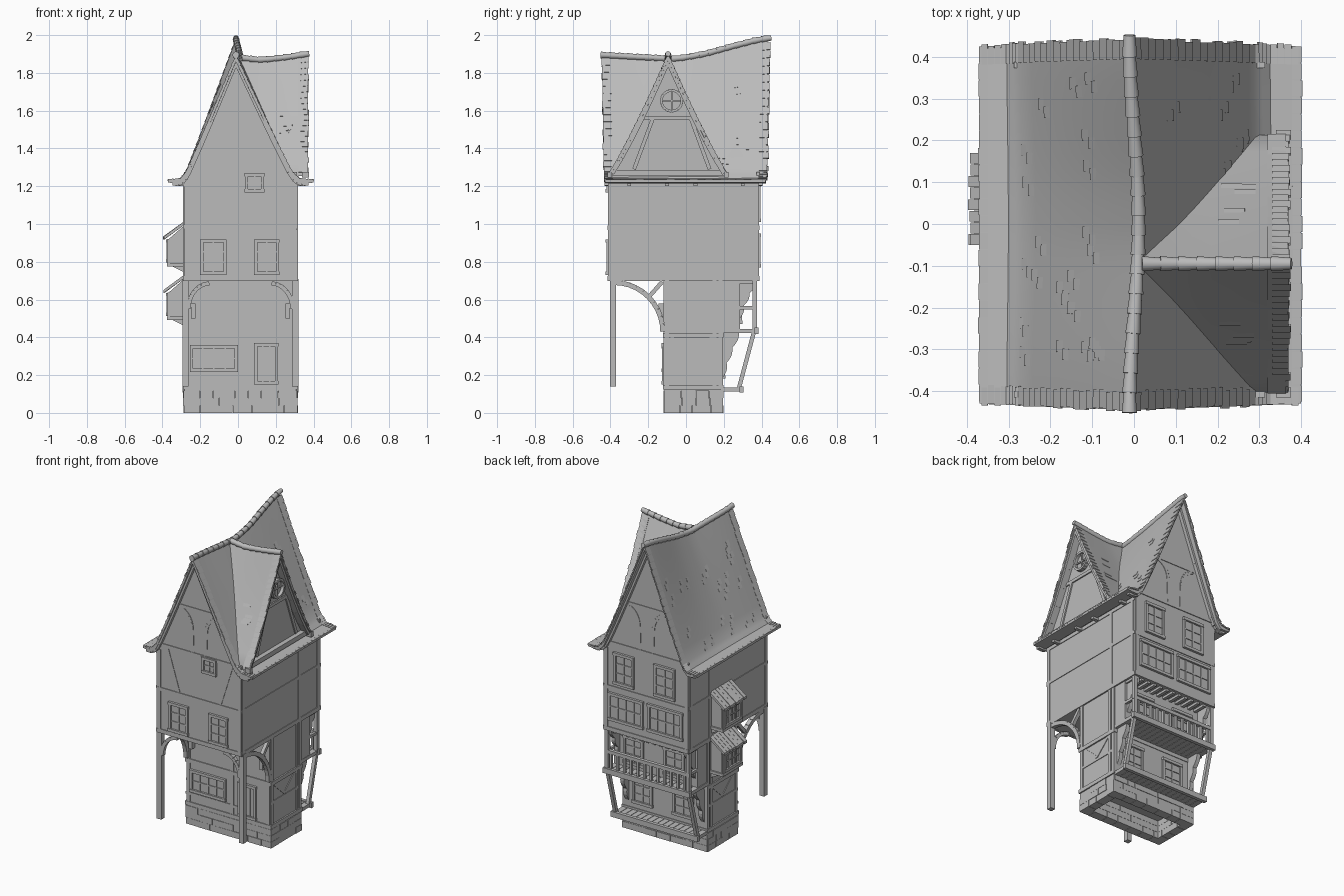
import bpy, bmesh, random
from math import sin, cos, pi, radians
from mathutils import Vector

random.seed(4)
cube = bpy.data.objects.get("Cube")
if cube:
    bpy.data.objects.remove(cube, do_unlink=True)

GREY = (0.5, 0.5, 0.5, 1)
mat = bpy.data.materials.new("weathered grey")
mat.use_nodes = True
mat.diffuse_color = GREY
mat.node_tree.nodes["Principled BSDF"].inputs["Base Color"].default_value = GREY

LEFT, RIGHT, MID = -.287, .313, .013         # body sides and their middle
FRONT, BACK = -.41, .383                     # upper storeys
LOW_FRONT, LOW_BACK, BALCONY = -.115, .195, .285
EAVE = 1.235
RIDGE = [(-.45, 1.895), (-.25, 1.884), (-.05, 1.874), (.1, 1.9), (.25, 1.942), (.38, 1.975), (.45, 1.985)]
CREST = [(0, 1.882), (.12, 1.868), (.25, 1.882), (.38, 1.902)]
PROFILE = [(0, 1), (.072, .755), (.144, .51), (.216, .27), (.28, .065), (.315, .01), (.385, 0)]


def interp(table, t):
    for (a, p), (b, q) in zip(table, table[1:]):
        if t <= b:
            return p + (q - p) * (t - a) / (b - a)
    return table[-1][1]


def steps(a, b, n):
    return [a + (b - a) * i / n for i in range(n + 1)]


def loft(bm, sections):
    rings = [[bm.verts.new(p) for p in s] for s in sections]
    for r, q in zip(rings, rings[1:]):
        for i in range(len(r)):
            j = (i + 1) % len(r)
            bm.faces.new((r[i], r[j], q[j], q[i]))
    bm.faces.new(rings[0][::-1])
    bm.faces.new(rings[-1])


def prism(bm, axis, pts, d0, d1):
    loft(bm, [[Vector((d, u, v)) if axis == "x" else Vector((u, d, v)) for u, v in pts] for d in (d0, d1)])


def box(bm, x0, x1, y0, y1, z0, z1):
    prism(bm, "y", [(x0, z0), (x1, z0), (x1, z1), (x0, z1)], y0, y1)


def band(bm, axis, pts, width, d0, d1):
    for a, b in zip(pts, pts[1:]):
        a, b = Vector(a), Vector(b)
        side = (b - a).normalized().orthogonal() * width / 2
        prism(bm, axis, [a - side, b - side, b + side, a + side], d0, d1)


def arc(cu, cv, ru, rv, start, end, n=8):
    return [(cu + ru * cos(radians(t)), cv + rv * sin(radians(t))) for t in steps(start, end, n)]


def finish(bm, name, smooth=False):
    bmesh.ops.recalc_face_normals(bm, faces=bm.faces)
    mesh = bpy.data.meshes.new(name)
    bm.to_mesh(mesh)
    bm.free()
    mesh.materials.append(mat)
    ob = bpy.data.objects.new(name, mesh)
    bpy.context.collection.objects.link(ob)
    if smooth:
        bpy.ops.object.select_all(action="DESELECT")
        ob.select_set(True)
        bpy.context.view_layer.objects.active = ob
        bpy.ops.object.shade_smooth_by_angle(angle=radians(35))


def window(name, axis, d, out, u0, u1, v0, v1, cols=2, rows=3):
    bm = bmesh.new()
    um, vm = (u0 + u1) / 2, (v0 + v1) / 2
    band(bm, axis, [(um, v0), (um, v1)], u1 - u0, d, d + out * .003)
    for i, u in enumerate(steps(u0, u1, cols)):
        edge = i in (0, cols)
        band(bm, axis, [(u, v0), (u, v1)], .016 if edge else .008, d, d + out * (.012 if edge else .008))
    for v in steps(v0, v1, rows)[1:-1]:
        band(bm, axis, [(u0, v), (u1, v)], .007, d, d + out * .008)
    for v in (v0, v1):
        band(bm, axis, [(u0 - .01, v), (u1 + .01, v)], .018, d, d + out * .015)
    finish(bm, name)


# Roof surfaces: s is the side, f runs from ridge to eave
def main_roof(s, f, y):
    n = len(PROFILE) - 1
    i = min(int(f * n), n - 1)
    (o0, h0), (o1, h1) = PROFILE[i:i + 2]
    k = f * n - i
    return Vector((s * (o0 + (o1 - o0) * k) + .015 * f + .011 * (1 - f) * cos(7 * y), y * (1 - .035 * f),
                   EAVE + (h0 + (h1 - h0) * k) * (interp(RIDGE, y) - EAVE)))


def cross_roof(s, f, x):
    return Vector((x, -.095 + s * .308 * f, 1.27 + (interp(CREST, x) - 1.27) * (1 - f - .03 * sin(pi * f))))


def underside(surf, s, f, t):
    return surf(s, f, t) - Vector((0, 0, .035 - .02 * f ** 6))


def roof_shell(name, surf, stations, n):
    bm, sections = bmesh.new(), []
    across = [(-1, f) for f in steps(1, 0, n)] + [(1, f) for f in steps(0, 1, n)[1:]]
    for t in stations:
        sections.append([surf(s, f, t) for s, f in across] + [underside(surf, s, f, t) for s, f in reversed(across)])
    loft(bm, sections)
    finish(bm, name, True)


roof_shell("main_roof", main_roof, steps(-.445, .435, 20), 12)
roof_shell("cross_roof", cross_roof, steps(0, .37, 8), 8)


def tile(bm, surf, s, f, t, df, dt, lift=.004):
    c = [surf(s, *p) for p in ((f, t), (f, t + dt), (f + df, t + dt), (f + df, t))]
    n = (c[1] - c[0]).cross(c[3] - c[0]).normalized()
    n = n if n.z > 0 else -n
    loft(bm, [[p - n * .006 for p in c], [c[0], c[1], c[2] + n * lift, c[3] + n * lift]])


# Shingles: ragged verge rows, eave rows and loose clusters
bm = bmesh.new()
for s in (-1, 1):
    for f in steps(.02, .95, 24):
        tile(bm, main_roof, s, f, -.45 + random.random() * .008, .035, .045, .003)
        tile(bm, main_roof, s, f, .395, .035, .045 + random.random() * .008, .003)
    for y in steps(-.44, .4, 20):
        tile(bm, main_roof, s, .95, y, .05 + random.random() * .008, .04, .002)
    for _ in range(22):
        f, y = random.uniform(.15, .62), random.uniform(-.36, .33)
        if s < 0 or y > .2 + (f - .8) * .3:
            for k in range(2):
                tile(bm, main_roof, s, f + k * .035, y + k * .02, .033, .028, .002)
    for f in steps(.02, .95, 20):
        tile(bm, cross_roof, s, f, .33, .042, .038 + random.random() * .008, .003)
    for _ in range(5):
        tile(bm, cross_roof, s, random.uniform(.3, .6), random.uniform(.2, .25), .03, .05, .002)
finish(bm, "roof_shingles")

# Ridge caps, each a tapered tube
bm = bmesh.new()
for surf, a, b, count in ((main_roof, -.45, .45, 19), (cross_roof, .02, .375, 8)):
    ts = steps(a, b, count)
    for t0, t1 in zip(ts, ts[1:]):
        p, q = surf(1, 0, t0), surf(1, 0, t1)
        m = (q - p).to_track_quat("Z", "Y").to_matrix().to_4x4()
        m.translation = (p + q) / 2
        bmesh.ops.create_cone(bm, cap_ends=True, segments=12, radius1=.018, radius2=.014,
                              depth=(q - p).length * 1.08, matrix=m)
finish(bm, "ridge_caps", True)

# Walls
bm = bmesh.new()
sections = []
for y in steps(FRONT, BACK, 16):
    slope = [main_roof(s, f, y) for s, fs in ((-1, steps(.66, 0, 8)), (1, steps(0, .66, 8)[1:])) for f in fs]
    sections.append([Vector((x, y, z)) for x, z in [(LEFT, .7), (LEFT, 1.225)] +
                     [(p.x, p.z - .025) for p in slope] + [(RIGHT, 1.225), (RIGHT, .7)]])
loft(bm, sections)
finish(bm, "upper_walls")
bm = bmesh.new()
loft(bm, [[cross_roof(s, f, x) - Vector((0, 0, .025)) for s, f in ((-1, 1), (1, 1), (1, .5), (1, 0), (-1, .5))]
          for x in steps(.02, .32, 6)])
finish(bm, "cross_gable_wall")
bm = bmesh.new()
box(bm, LEFT + .005, RIGHT - .005, LOW_FRONT, LOW_BACK, .115, .71)
box(bm, LEFT + .005, RIGHT - .005, LOW_FRONT + .01, BALCONY, .44, .71)
finish(bm, "lower_walls")

# Stone base, open underneath
bm = bmesh.new()
for z in steps(0, .08, 2):
    for y, n in ((LOW_FRONT, 1), (LOW_BACK, -1)):
        cuts = [LEFT] + [u + random.uniform(-.02, .02) for u in steps(LEFT, RIGHT, 7)[1:-1]] + [RIGHT]
        for a, b in zip(cuts, cuts[1:]):
            box(bm, a, b - .002, *sorted((y - n * random.random() * .004, y + n * .055)), z, z + .039)
    for x, n in ((LEFT, 1), (RIGHT, -1)):
        cuts = [LOW_FRONT] + [u + random.uniform(-.02, .02) for u in steps(LOW_FRONT, LOW_BACK, 4)[1:-1]] + [LOW_BACK]
        for a, b in zip(cuts, cuts[1:]):
            box(bm, *sorted((x - n * random.random() * .004, x + n * .055)), a, b - .002, z, z + .039)
finish(bm, "stone_base")

# Timber framing on front and back
bm = bmesh.new()
for y, out in ((FRONT, -1), (BACK, 1)):
    for z, w in ((.712, .026), (.98, .022), (1.265, .02)):
        band(bm, "y", [(LEFT, z), (RIGHT, z)], w, y - out * .01, y + out * .005)
    band(bm, "y", [(-.13, 1.55), (.135, 1.55)], .022, y, y + out * .004)
    for s in (-1, 1):
        x = MID + s * .285
        band(bm, "y", [(x, .7), (x, 1.23)], .026, y - out * .01, y + out * .004)
        if out < 0:
            band(bm, "y", [(MID + s * .23, 1.26), (MID + s * .145, .99)], .022, y, y + out * .003)
        curve = [(MID + s * .045, 1.27)] + arc(MID + s * .15, 1.42, s * -.1, .12, 0, 80)
        band(bm, "y", curve, .02, y, y + out * .003)
        barge = [underside(main_roof, s, f, y) for f in steps(0, .94, 12)]
        band(bm, "y", [(p.x, p.z) for p in barge], .024, y, y + out * .022)
for z in (.135, .41):
    box(bm, LEFT - .004, RIGHT + .004, LOW_FRONT - .006, LOW_BACK + .004, z - .012, z + .012)
band(bm, "y", [(LEFT, .2), (.08, .2)], .016, LOW_FRONT, LOW_FRONT - .004)
for x in (LEFT + .018, .04, RIGHT - .018):
    band(bm, "y", [(x, .13), (x, .7)], .024, LOW_FRONT, LOW_FRONT - .004)
finish(bm, "end_timbers")

# Timber framing on both long sides
bm = bmesh.new()
for s in (-1, 1):
    d, e = MID + s * .294, MID + s * .304
    for z, w in ((.712, .026), (.985, .02), (1.21, .022)):
        band(bm, "x", [(FRONT, z), (BACK, z)], w, d, e)
    for y in (FRONT + .015, .17, BACK - .025):
        band(bm, "x", [(y, .7), (y, 1.22)], .022, d, e)
    for y in (LOW_FRONT + .014, .15, LOW_BACK - .012):
        band(bm, "x", [(y, .13), (y, .7)], .022, MID + s * .285, MID + s * .3)
    band(bm, "x", [(LOW_FRONT, .285), (LOW_BACK, .285)], .016, MID + s * .285, MID + s * .299)
    for y in (-.08, .14):
        band(bm, "x", [(y, .4), (.03, .3)], .018, MID + s * .285, MID + s * .299)
    for y in (-.3, -.1, .05, .3):                       # rafter ends
        band(bm, "x", [(y, 1.2), (y, 1.225)], .02, d, MID + s * .345)
finish(bm, "side_timbers")

# Cross gable trim with round window
bm = bmesh.new()
for s in (-1, 1):
    pts = [underside(cross_roof, s, f, .365) for f in steps(0, .97, 6)]
    band(bm, "x", [(p.y, p.z) for p in pts], .028, .32, .364)
    band(bm, "x", [(-.075 + s * .2, 1.29), (-.075 + s * .1, 1.56)], .02, .31, .328)
    foot = cross_roof(s, 1, .36)
    box(bm, .34, .376, foot.y - .012, foot.y + .012, 1.245, 1.275)
band(bm, "x", [(-.39, 1.27), (.2, 1.27)], .03, .28, .35)
band(bm, "x", [(-.24, 1.56), (.05, 1.56)], .02, .31, .328)
band(bm, "x", arc(-.076, 1.652, .055, .055, 0, 360, 20), .014, .3, .345)
prism(bm, "x", arc(-.076, 1.652, .052, .052, 0, 342, 19), .3, .326)
band(bm, "x", [(-.126, 1.652), (-.026, 1.652)], .008, .31, .334)
band(bm, "x", [(-.076, 1.602), (-.076, 1.702)], .008, .31, .334)
finish(bm, "cross_gable_trim")

# Front posts and arched braces
bm = bmesh.new()
for s in (-1, 1):
    x = MID + s * .29
    box(bm, x - .016, x + .016, -.402, -.37, .14, .71)
    band(bm, "x", arc(-.38, .43, .257, .26, 0, 90, 10), .026, x - .013, x + .013)
    band(bm, "x", [(-.2, .61), (-.125, .695)], .022, x - .011, x + .011)
    band(bm, "y", arc(MID + s * .165, .55, s * .11, .135, 0, 90), .022, -.398, -.374)
    box(bm, x - s * .04 - .012, x - s * .04 + .012, LOW_FRONT - .03, LOW_FRONT, .5, .58)
finish(bm, "front_posts")

# Rear balcony, lower ledge, joists, posts, rail and end brackets
bm = bmesh.new()
for y0, y1, z in ((LOW_BACK, .3, .125), (LOW_BACK, .38, .435)):
    xs = steps(LEFT, RIGHT, 16)
    for a, b in zip(xs, xs[1:]):
        box(bm, a, b - .003, y0 - .01, y1 - .01, z - .012, z + .01)
    box(bm, LEFT - .008, RIGHT + .008, y1 - .018, y1 + .004, z - .018, z + .016)
for x in steps(LEFT + .02, RIGHT - .02, 12):
    box(bm, x - .01, x + .01, BALCONY - .01, BACK - .01, .685, .71)
for s in (-1, 1):
    x = MID + s * .287
    band(bm, "x", [(.28, .13), (.36, .43)], .022, x - .011, x + .011)
    band(bm, "x", [(.364, .43), (.364, .71)], .024, x - .012, x + .012)
    box(bm, x - .008, x + .008, BALCONY, .36, .548, .565)
    x -= s * .02
    for wall, top, size in ((LOW_BACK, .425, .24), (BALCONY, .7, .2)):
        curve = [(wall + .085 * (1 - t) ** 1.3 + .012 * abs(sin(t * 3 * pi)), top - size * t) for t in steps(0, 1, 12)]
        prism(bm, "x", [(wall - .01, top)] + curve + [(wall - .01, top - size)], x - .013, x + .013)
box(bm, LEFT, RIGHT, .354, .376, .545, .567)
for x in steps(LEFT + .04, RIGHT - .04, 11):
    band(bm, "y", [(x, .445), (x, .55)], .014, .358, .372)
finish(bm, "rear_balcony")

# Two small bays on one side
for label, z in (("upper", .745), ("lower", .462)):
    bm = bmesh.new()
    prism(bm, "y", [(LEFT + .02, z), (LEFT, z), (-.367, z + .04), (-.367, z + .175), (LEFT, z + .245),
                    (LEFT + .02, z + .245)], -.03, .155)
    for y in (-.03, .03, .095, .155):
        box(bm, -.373, -.36, y - .007, y + .007, z + .04, z + .175)
    box(bm, -.376, LEFT, -.04, .165, z + .03, z + .048)
    ys = steps(-.05, .172, 8)
    for a, b in zip(ys, ys[1:]):
        lip = random.uniform(-.398, -.39)
        prism(bm, "y", [(LEFT + .01, z + .255), (lip, z + .172), (lip, z + .188), (LEFT + .01, z + .275)], a, b - .002)
    finish(bm, label + "_bay")
    window(label + "_bay_window", "x", -.367, -1, -.015, .14, z + .06, z + .165, 4, 2)

# Windows and door
for i, (a, b) in enumerate(((-.19, -.07), (.095, .21))):
    window(f"front_window_{i}", "y", FRONT, -1, a, b, .74, .91)
window("attic_window", "y", FRONT, -1, .045, .13, 1.175, 1.26, 2, 2)
window("ground_window", "y", LOW_FRONT, -1, -.245, -.01, .225, .35, 4, 2)
window("front_door", "y", LOW_FRONT, -1, .095, .205, .16, .36, 3, 1)
for i, (a, b) in enumerate(((-.185, -.055), (.105, .23))):
    window(f"rear_top_window_{i}", "y", BACK, 1, a, b, 1.02, 1.205)
    window(f"balcony_window_{i}", "y", BALCONY, 1, a, b, .48, .64)
    window(f"rear_ground_window_{i}", "y", LOW_BACK, 1, a, b, .19, .35)
for i, (a, b) in enumerate(((-.24, -.01), (.04, .27))):
    window(f"rear_wide_window_{i}", "y", BACK, 1, a, b, .78, .94, 4, 2)
